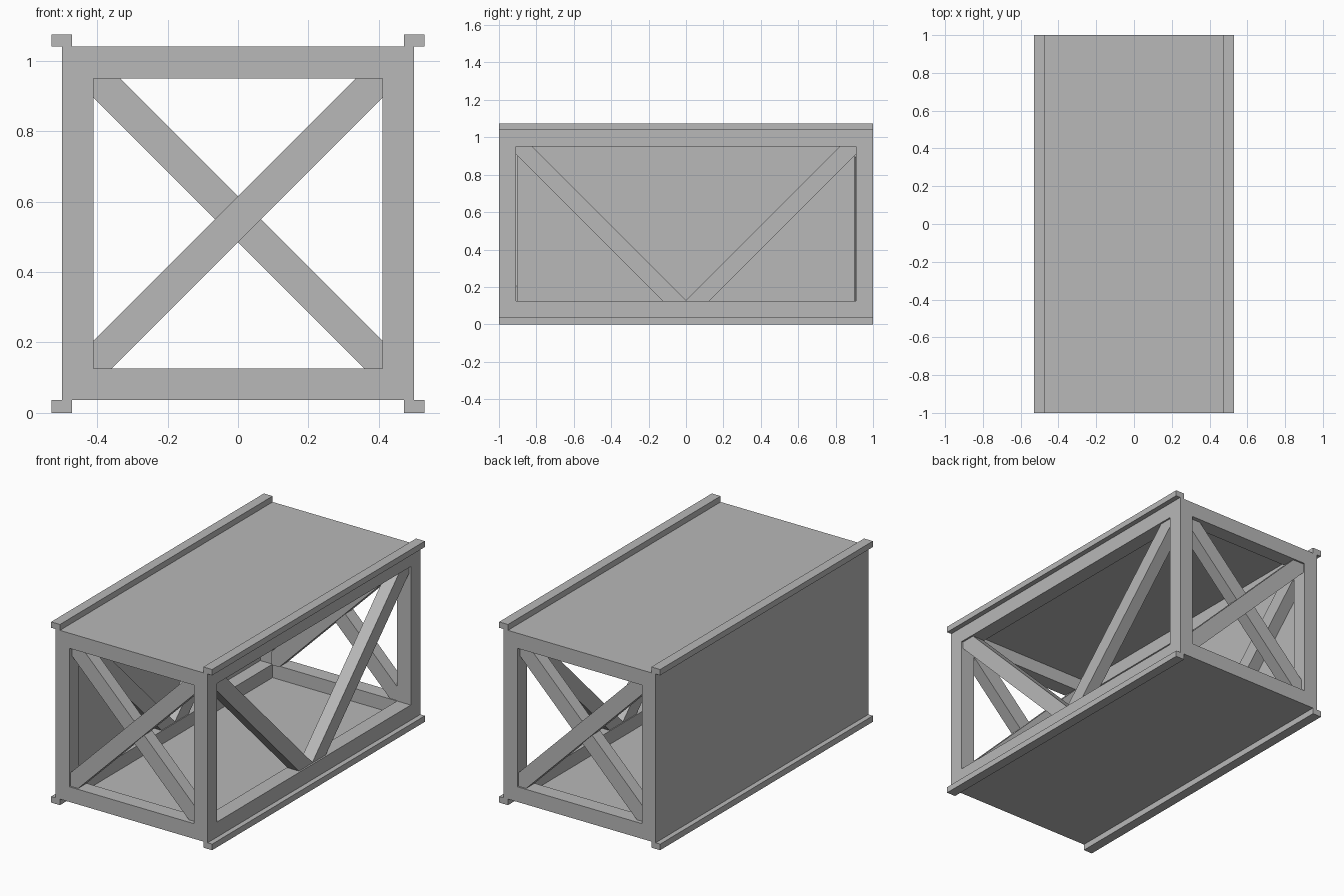
import bpy
import bmesh
from mathutils import Vector

cube = bpy.data.objects.get("Cube")
if cube:
    bpy.data.objects.remove(cube, do_unlink=True)

steel = bpy.data.materials.new("grey_steel")
steel.use_nodes = True
GREY = (0.48, 0.48, 0.48, 1)
steel.diffuse_color = GREY
steel.node_tree.nodes["Principled BSDF"].inputs["Base Color"].default_value = GREY

# Main dimensions
W, L = 0.5, 1.0            # half width and half length of the frame
Z0, Z1 = 0.036, 1.04       # bottom and top of the frame
B = 0.09                   # beam thickness
IX, IY = W - B, L - B      # inner edges of the posts
IZ0, IZ1 = Z0 + B, Z1 - B  # inner edges of the beams
HALF = 0.046               # half width of a diagonal brace
SKIN = 0.01


def block(name, lo, hi, cuts=()):
    """Box between two corners, trimmed by (point, normal) planes."""
    lo, hi = Vector(lo), Vector(hi)
    bm = bmesh.new()
    bmesh.ops.create_cube(bm, size=1)
    for v in bm.verts:
        v.co = (lo + hi) / 2 + v.co * (hi - lo)
    for point, normal in cuts:
        bmesh.ops.bisect_plane(bm, geom=bm.verts[:] + bm.edges[:] + bm.faces[:],
                               plane_co=point, plane_no=normal, clear_outer=True)
        rim = [e for e in bm.edges if e.is_boundary]
        bmesh.ops.holes_fill(bm, edges=rim)
    bmesh.ops.recalc_face_normals(bm, faces=bm.faces)
    mesh = bpy.data.meshes.new(name)
    bm.to_mesh(mesh)
    bm.free()
    mesh.materials.append(steel)
    obj = bpy.data.objects.new(name, mesh)
    bpy.context.collection.objects.link(obj)
    return obj


def brace(name, lo, hi, centre, direction):
    """Diagonal bar filling a box, with its ends trimmed to the box sides."""
    normal = Vector(direction).normalized()
    centre = Vector(centre)
    block(name, lo, hi, [(centre + normal * HALF, normal),
                         (centre - normal * HALF, -normal)])


def span(a, b):
    return min(a, b), max(a, b)


for sx, side in ((-1, "right"), (1, "left")):
    xa, xb = span(sx * IX, sx * W)
    # Corner posts
    for sy, end in ((-1, "front"), (1, "back")):
        ya, yb = span(sy * IY, sy * L)
        block(f"{end}_{side}_post", (xa, ya, Z0), (xb, yb, Z1))
    # Long beams and outer rails
    for level, za, zb, ra, rb in (("lower", Z0, IZ0, 0, Z0),
                                  ("upper", IZ1, Z1, Z1, 1.075)):
        block(f"{level}_{side}_beam", (xa, -IY, za), (xb, IY, zb))
        r0, r1 = span(sx * 0.472, sx * 0.53)
        block(f"{level}_{side}_rail", (r0, -L, ra), (r1, L, rb))
    # V braces along the side
    b0, b1 = span(sx * (IX + 0.005), sx * (W - 0.01))
    for sy, end in ((-1, "front"), (1, "back")):
        ya, yb = span(0, sy * IY)
        brace(f"{end}_{side}_side_brace", (b0, ya, IZ0), (b1, yb, IZ1),
              (0, 0, 0.065), (0, -sy, 1))

for sy, end in ((-1, "front"), (1, "back")):
    ya, yb = span(sy * IY, sy * L)
    # Cross beams
    for level, za, zb in (("lower", Z0, IZ0), ("upper", IZ1, Z1)):
        block(f"{end}_{level}_cross_beam", (-IX, ya, za), (IX, yb, zb))
    # X braces, one set slightly behind the other
    for slope, label, outer in ((-sy, "rising", 0.99), (sy, "falling", 0.975)):
        ya, yb = span(sy * outer, sy * (outer - 0.075))
        brace(f"{end}_{label}_brace", (-IX, ya, IZ0), (IX, yb, IZ1),
              (0, 0, 0.55), (-slope, 0, 1))

# Flush skins: floor, roof and one closed side
block("floor_panel", (-IX, -IY, Z0), (IX, IY, Z0 + SKIN))
block("roof_panel", (-IX, -IY, Z1 - SKIN), (IX, IY, Z1))
block("side_panel", (-W, -IY, IZ0), (-W + SKIN, IY, IZ1))
